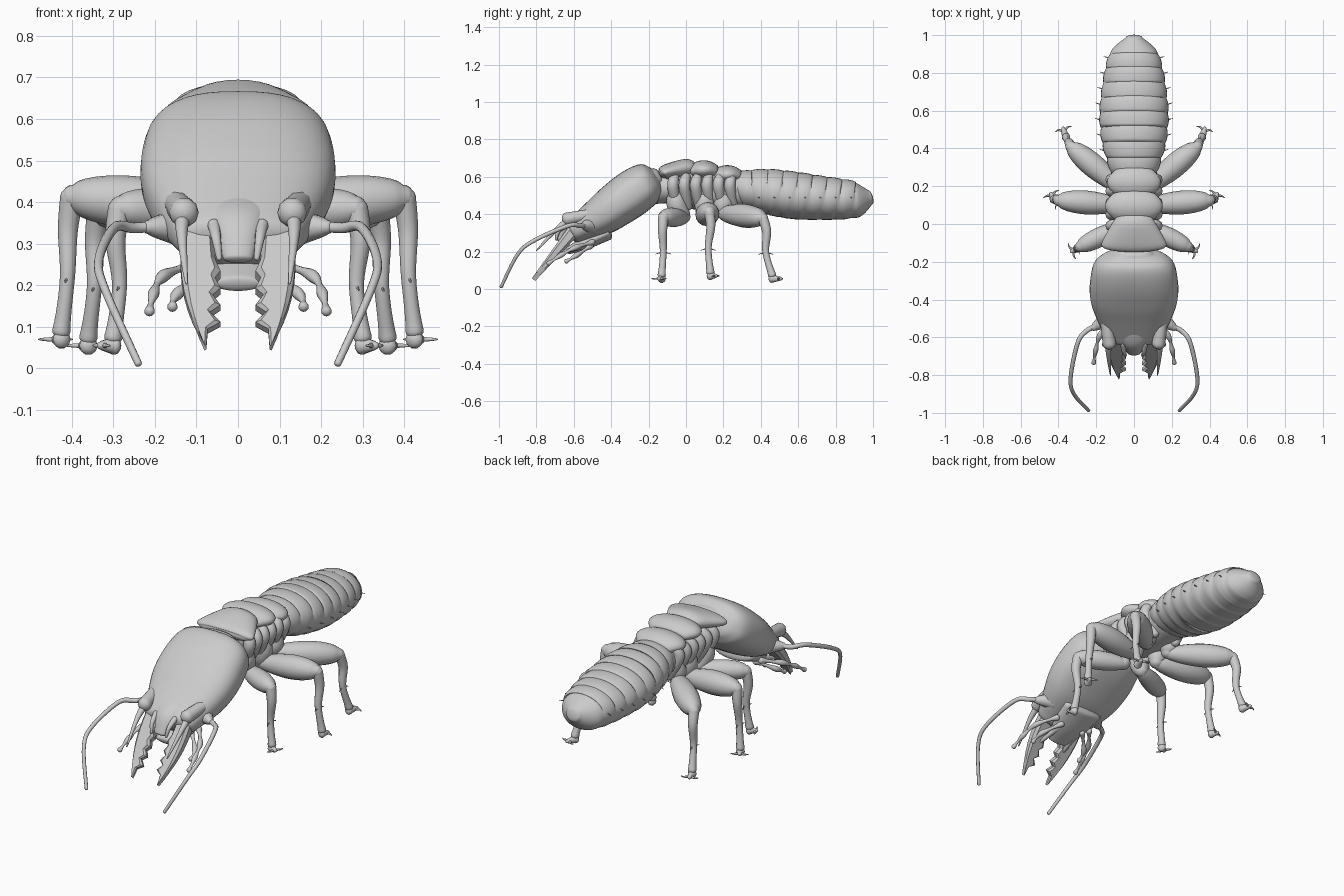
import bpy, bmesh, math
from mathutils import Vector

if "Cube" in bpy.data.objects:
    bpy.data.objects.remove(bpy.data.objects["Cube"])


def finish(name, bm, mirror, smooth=True):
    bmesh.ops.recalc_face_normals(bm, faces=bm.faces)
    me = bpy.data.meshes.new(name)
    bm.to_mesh(me)
    bm.free()
    ob = bpy.data.objects.new(name, me)
    bpy.context.collection.objects.link(ob)
    if mirror:
        ob.modifiers.new("mirror", "MIRROR").use_mirror_merge = False
    for p in me.polygons:
        p.use_smooth = smooth
    return ob


def spline(pts, steps):
    """Catmull-Rom through keys of any size."""
    out = []
    for i in range(len(pts) - 1):
        a, b, c, d = pts[max(i - 1, 0)], pts[i], pts[i + 1], pts[min(i + 2, len(pts) - 1)]
        for s in range(steps):
            t = s / steps
            out.append([b_ + t / 2 * (c_ - a_ + t * (2 * a_ - 5 * b_ + 4 * c_ - d_
                        + t * (3 * (b_ - c_) + d_ - a_)))
                        for a_, b_, c_, d_ in zip(a, b, c, d)])
    return out + [list(pts[-1])]


def skin(bm, loops):
    n = len(loops[0])
    for a, b in zip(loops, loops[1:]):
        for j in range(n):
            bm.faces.new((a[j], a[(j + 1) % n], b[(j + 1) % n], b[j]))
    bm.faces.new(loops[0])
    bm.faces.new(loops[-1])


def sweep(name, k, mirror=False, n=16, power=2.0, up=(0, 0, 1), cap=0.8):
    """Loft superellipse rings along a path of (x, y, z, half_width, half_height), with domed ends."""
    pos = [Vector(p[:3]) for p in k]
    rings, side, m = [], None, len(k)
    for i in range(m):
        t = (pos[min(i + 1, m - 1)] - pos[max(i - 1, 0)]).normalized()
        side = t.cross(Vector(up)) if side is None else side - t * side.dot(t)
        side.normalize()
        rings.append((pos[i], t, side.copy(), max(k[i][3], .001), max(k[i][4], .001)))

    def dome(r, sign):
        p, t, s, ra, rb = r
        h = sign * cap * min(ra, rb)
        angles = [math.pi / 2 * q / 4.1 for q in range(1, 5)]
        return [(p + t * h * math.sin(a), t, s, ra * math.cos(a), rb * math.cos(a)) for a in angles]
    rings = dome(rings[0], -1)[::-1] + rings + dome(rings[-1], 1)
    bm = bmesh.new()
    loops = []
    for p, t, s, ra, rb in rings:
        loop = []
        for j in range(n):
            c, d = (math.copysign(abs(f) ** (2 / power), f)
                    for f in (math.cos(math.tau * j / n), math.sin(math.tau * j / n)))
            loop.append(bm.verts.new(p + s * ra * c + s.cross(t) * rb * d))
        loops.append(loop)
    skin(bm, loops)
    return finish(name, bm, mirror)


def tube(name, pts, radius, mirror=True, n=10, up=(0, 0, 1), steps=8):
    """Round limb: radius is a function of 0..1 along the path."""
    k = spline(pts, steps)
    sweep(name, [(*p, radius(i / (len(k) - 1)), radius(i / (len(k) - 1))) for i, p in enumerate(k)],
          mirror, n, up=up)


def taper(a, b):
    return lambda t: a + (b - a) * t


def body(name, keys, n=28, power=2.0, cap=.5):
    """Centred part from (y, z, half_width, half_height) keys."""
    sweep(name, [(0, *k) for k in spline(keys, 6)], n=n, power=power, cap=cap)


# Head capsule, tilted downward
body("head", [(-.155, .597, .10, .055), (-.175, .585, .165, .09), (-.215, .562, .21, .115),
              (-.285, .513, .23, .125), (-.37, .452, .234, .12), (-.46, .388, .212, .106),
              (-.60, .308, .15, .068)], n=40, power=2.5)
body("neck", [(-.25, .53, .10, .08), (-.08, .54, .10, .08)])
body("labrum", [(-.54, .39, .10, .04), (-.63, .345, .06, .03), (-.68, .265, .036, .018)])
body("lower_lip", [(-.42, .30, .12, .04), (-.54, .245, .10, .035), (-.63, .205, .06, .02)])
tube("brow_ridge", [(.15, -.50, .40), (.13, -.635, .375)], taper(.03, .036))
tube("antenna_socket", [(.14, -.50, .34), (.215, -.55, .34)], taper(.05, .017))
tube("labrum_lobe", [(.058, -.635, .345), (.052, -.68, .31), (.045, -.695, .265)], taper(.016, .007))

# Toothed mandibles: curved outer edge, sawtooth inner edge
outer = [(.13 - .054 * t ** 3 + .012 * math.sin(math.pi * t), .37 - .32 * t) for t in [i / 10 for i in range(11)]]
inner = []
for i in range(4):
    z = .09 + .04 * i
    inner += [(.073 - .006 * i, z), (.042, z + .016)]
inner += [(.054, .25), (.065, .35)]
bm, layers = bmesh.new(), []
for off, k in ((-1, .72), (-.55, 1), (.55, 1), (1, .72)):
    row = []
    for x, z in outer + inner:
        th = off * (.007 + .0875 * z)
        row.append(bm.verts.new((.092 + (x - .092) * k, -.856 + z * .82 - th * .76, z + th * .65)))
    layers.append(row)
skin(bm, layers)
finish("mandible", bm, True, False)
tube("mandible_spike", [(.132, -.61, .38), (.135, -.69, .32), (.124, -.80, .205)], taper(.023, .003))

# Antennae and beaded palps
tube("antenna", [(.19, -.54, .342), (.25, -.565, .338), (.298, -.63, .338), (.335, -.81, .26),
                 (.318, -.90, .185), (.24, -.988, .012)], taper(.014, .009))


def beads(count):
    return lambda t: (.016 - .004 * t) * (.8 + .25 * math.cos(math.tau * count * t))


tube("outer_palp", [(.11, -.50, .25), (.18, -.59, .222), (.203, -.67, .18), (.213, -.735, .137)], beads(3))
tube("inner_palp", [(.07, -.51, .23), (.145, -.585, .18), (.158, -.64, .148)], beads(2))
tube("inner_spine", [(.06, -.55, .23), (.085, -.71, .18)], taper(.018, .005))

# Thorax body, back plates and side folds
body("thorax", [(-.11, .55, .09, .08), (.0, .545, .105, .105), (.10, .535, .125, .115), (.32, .53, .12, .10)])
body("front_back_plate", [(-.128, .615, .15, .03), (-.105, .625, .172, .042), (.0, .645, .118, .05),
                          (.04, .64, .09, .035)])
for name, y, z, w in (("middle", .095, .636, .152), ("rear", .22, .61, .142)):
    body(name + "_back_plate", [(y + .06 * q, z - .008 * q * q, w - .035 * q * q, .052 - .014 * q * q)
                                for q in (-1, -.5, 0, .5, 1)])
for i in range(6):
    y = -.06 + .061 * i
    tube(f"side_fold_{i}", [(.105, y, .60), (.12, y - .01, .55), (.07, y + .01, .44)],
         lambda t: .024 + .007 * math.sin(math.pi * t), up=(0, 1, 0))

# Segmented abdomen: each segment swells on its back and sides
trunk = []
for y, z, a, b in spline([(.27, .53, .115, .085), (.34, .528, .138, .10), (.44, .515, .165, .117),
                          (.58, .495, .176, .122), (.72, .482, .163, .113), (.84, .475, .142, .103),
                          (.92, .475, .115, .088), (.985, .49, .045, .04)], 14):
    e = .009 * abs(math.sin(math.pi * (y - .27) / .079)) ** .6 * min(1, (1 - y) / .15)
    trunk.append((0, y, z + e * .6, a + e, b + e * .6))
sweep("abdomen", trunk, n=36, power=2.1, cap=.35)
for i in range(7):
    y = .385 + i * .082
    w = min(trunk, key=lambda p: abs(p[1] - y))[3]
    tube(f"abdomen_bristle_{i}", [(w - .015, y, .49), (w + .02, y + .01, .487)], taper(.004, .0015), n=6, steps=1)


# Legs: coxa, swollen femur, waisted tibia, foot, claws and spines
def leg(name, y, hip, knee, ankle, fat, toe):
    hip, knee, ankle, toe = Vector(hip), Vector(knee), Vector(ankle), Vector(toe)
    side = Vector((-toe.y, toe.x, 0)).normalized()
    tube(name + "_coxa", [(.075, y, .52), (.078, y, .455), hip],
         lambda t: .036 + .018 * math.sin(math.pi * t), n=16, up=(0, 1, 0))
    tube(name + "_femur", [hip, hip.lerp(knee, .5), knee],
         lambda t: .03 + (fat - .03) * math.sin(math.pi * t ** 1.2) ** .8, n=16)
    shin = knee.lerp(ankle, .6) - toe * .45
    tube(name + "_tibia", [knee, knee.lerp(ankle, .25) + toe * .3, shin, ankle],
         lambda t: .028 - .006 * t - .006 * math.sin(math.pi * t ** 2), n=12, up=(0, 1, 0))
    foot = ankle + toe * .5 - Vector((0, 0, .02))
    tube(name + "_foot", [foot - toe * .5, foot + toe * 1.1], taper(.023, .009))
    for g in (-1, 1):
        tube(f"{name}_claw_{g + 1}", [foot + toe * .5, foot + toe + side * g * .025, foot + toe * .9 + side * g * .045],
             taper(.008, .002), n=6)
        tube(f"{name}_spine_{g + 1}", [shin, shin + Vector((.006, g * .04, -.012))], taper(.005, .0015), n=6, steps=1)


leg("front", -.05, (.06, -.01, .38), (.285, -.12, .385), (.30, -.13, .075), .052, (.02, -.01, 0))
leg("middle", .10, (.07, .10, .385), (.40, .125, .412), (.425, .13, .09), .063, (.01, .02, 0))
leg("hind", .20, (.075, .19, .405), (.335, .41, .38), (.36, .46, .075), .063, (.01, .03, 0))
